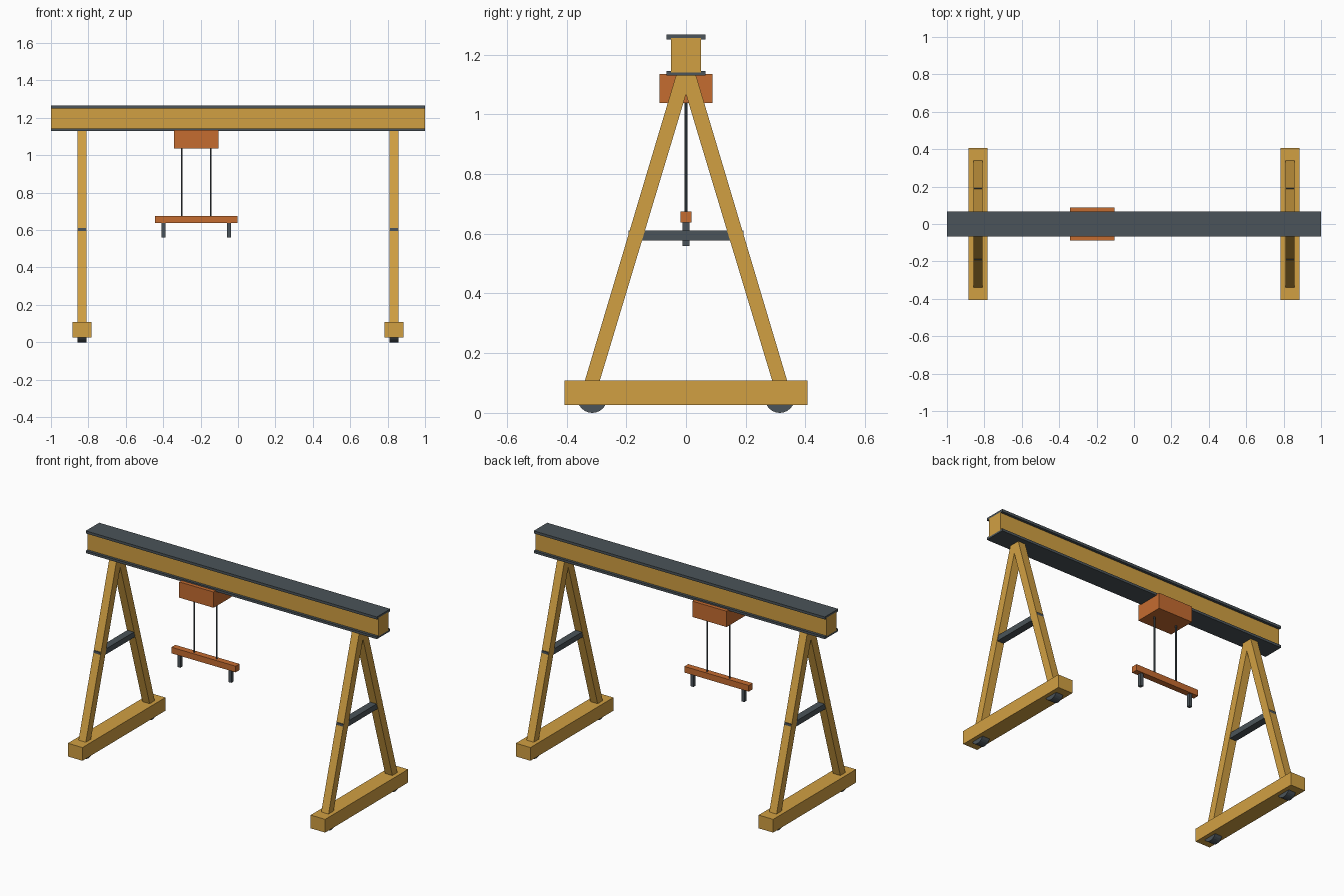
import bpy, bmesh, math
from mathutils import Matrix

cube = bpy.data.objects.get("Cube")
if cube:
    bpy.data.objects.remove(cube, do_unlink=True)


def material(name, rgb):
    mat = bpy.data.materials.new(name)
    mat.use_nodes = True
    mat.diffuse_color = (*rgb, 1)
    mat.node_tree.nodes["Principled BSDF"].inputs["Base Color"].default_value = (*rgb, 1)
    return mat


yellow = material("crane yellow", (0.64, 0.35, 0.055))
steel = material("dark steel", (0.07, 0.088, 0.1))
orange = material("hoist orange", (0.56, 0.15, 0.03))


def finish(name, bm, mat):
    bmesh.ops.recalc_face_normals(bm, faces=bm.faces)
    mesh = bpy.data.meshes.new(name)
    bm.to_mesh(mesh)
    bm.free()
    mesh.materials.append(mat)
    obj = bpy.data.objects.new(name, mesh)
    bpy.context.collection.objects.link(obj)
    return obj


def box(name, mat, x, half_x, half_y, z0, z1):
    """Box centred on y = 0, between two heights."""
    bm = bmesh.new()
    bmesh.ops.create_cube(bm, size=2)
    bmesh.ops.scale(bm, vec=(half_x, half_y, (z1 - z0) / 2), verts=bm.verts)
    bmesh.ops.translate(bm, vec=(x, 0, (z0 + z1) / 2), verts=bm.verts)
    return finish(name, bm, mat)


def cylinder(name, mat, radius, depth, sides, matrix):
    bm = bmesh.new()
    bmesh.ops.create_cone(bm, cap_ends=True, segments=sides, radius1=radius,
                          radius2=radius, depth=depth, matrix=matrix)
    return finish(name, bm, mat)


def a_frame(name, mat, x, half_x):
    """Two splayed legs joined at the apex, as one extruded outline."""
    right = [(0.032, 1.135), (0.341, 0.10), (0.291, 0.10)]
    outline = right + [(0, 1.067)] + [(-y, z) for y, z in reversed(right)]
    bm = bmesh.new()
    face = bm.faces.new([bm.verts.new((x - half_x, y, z)) for y, z in outline])
    side = bmesh.ops.extrude_face_region(bm, geom=[face])["geom"]
    verts = [v for v in side if isinstance(v, bmesh.types.BMVert)]
    bmesh.ops.translate(bm, vec=(2 * half_x, 0, 0), verts=verts)
    return finish(name, bm, mat)


# Main girder with flanges
box("girder_web", yellow, 0, 1.0, 0.05, 1.14, 1.255)
box("girder_top_flange", steel, 0, 1.0, 0.066, 1.251, 1.267)
box("girder_bottom_flange", steel, 0, 1.0, 0.066, 1.129, 1.144)

# End supports: legs, brace, sill beam and wheels
for side, sx in (("left", 1), ("right", -1)):
    x = sx * 0.834
    a_frame(f"{side}_legs", yellow, x, 0.025)
    box(f"{side}_brace", steel, x, 0.0225, 0.193, 0.577, 0.611)
    box(f"{side}_sill_beam", yellow, x, 0.05, 0.407, 0.027, 0.109)
    for end, sy in (("front", -1), ("back", 1)):
        place = Matrix.Translation((x, sy * 0.314, 0.05)) @ Matrix.Rotation(math.pi / 2, 4, "Y")
        wheel = cylinder(f"{side}_{end}_wheel", steel, 0.05, 0.05, 24, place)

# Hoist trolley, cables, lifting bar and hooks
hoist_x = -0.2235
box("hoist_trolley", orange, hoist_x, 0.118, 0.089, 1.037, 1.135)
box("lifting_bar", orange, hoist_x, 0.221, 0.019, 0.637, 0.675)
for side, sx in (("left", 1), ("right", -1)):
    cylinder(f"{side}_cable", steel, 0.005, 0.39, 8,
             Matrix.Translation((hoist_x + sx * 0.0775, 0, 0.857)))
    box(f"{side}_hook", steel, hoist_x + sx * 0.175, 0.01, 0.011, 0.559, 0.64)
